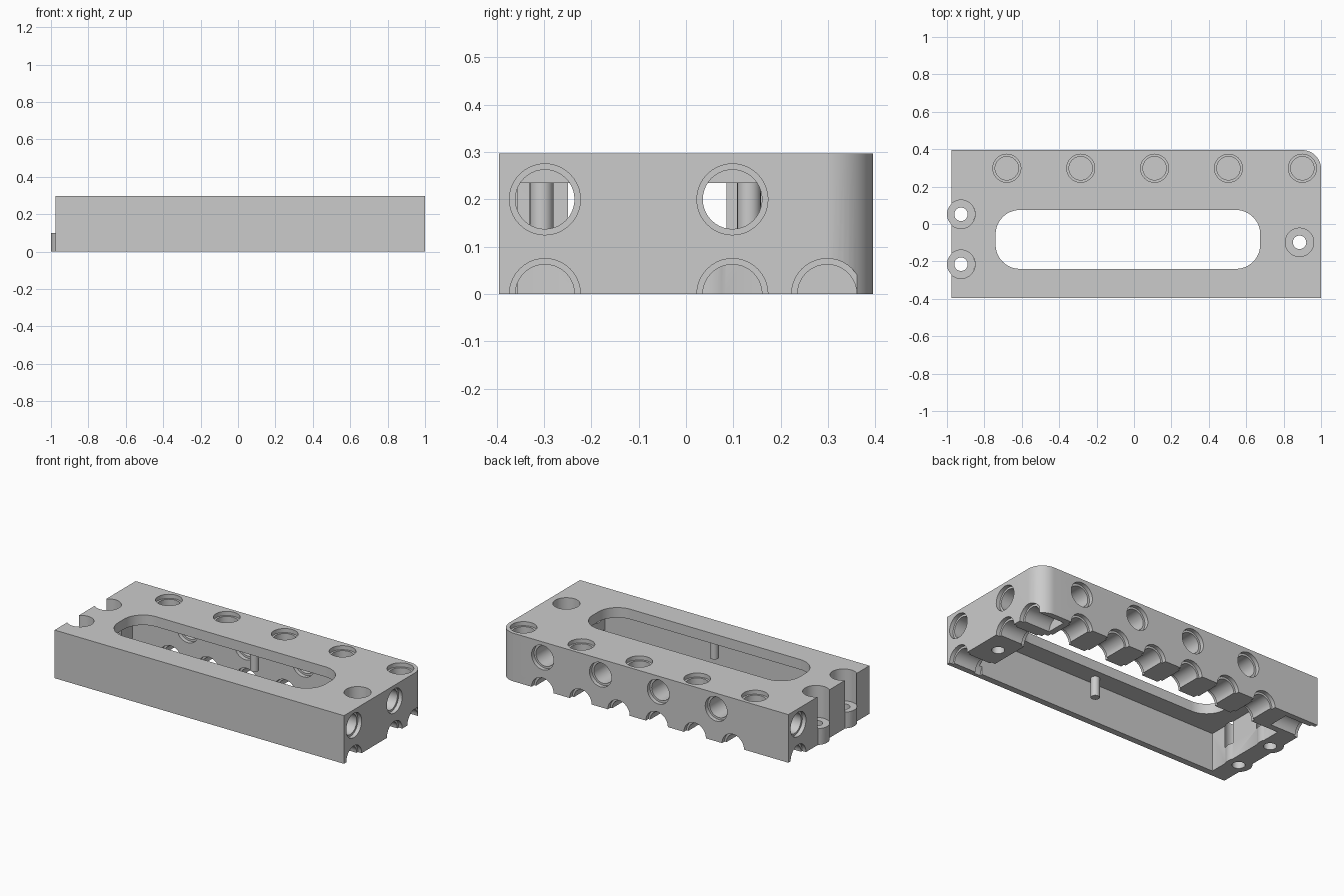
import bpy, bmesh, math
from mathutils import Vector

old = bpy.data.objects.get("Cube")
if old:
    bpy.data.objects.remove(old, do_unlink=True)

GREY = bpy.data.materials.new("plain_grey")
GREY.use_nodes = True
colour = (0.6, 0.6, 0.6, 1)
GREY.diffuse_color = colour
GREY.node_tree.nodes["Principled BSDF"].inputs["Base Color"].default_value = colour

TOP, CEILING = 0.297, 0.235
LEFT, RIGHT, SIDE = -0.975, 1.0, 0.395
BEAM = 0.198          # thickness of the drilled beams
RIM, BORE, SCREW = 0.075, 0.0625, 0.036
EPS = 0.02


def finish(name, bm):
    bmesh.ops.recalc_face_normals(bm, faces=bm.faces)
    mesh = bpy.data.meshes.new(name)
    bm.to_mesh(mesh)
    bm.free()
    mesh.materials.append(GREY)
    obj = bpy.data.objects.new(name, mesh)
    bpy.context.collection.objects.link(obj)
    return obj


def plate(name, x0, x1, y0, y1, z0, z1, radii=(0, 0, 0, 0)):
    """Extruded rectangle; corner radii run anticlockwise from +x +y."""
    bm = bmesh.new()
    signs = [(1, 1), (-1, 1), (-1, -1), (1, -1)]
    verts = []
    for i, ((sx, sy), r) in enumerate(zip(signs, radii)):
        cx = (x1 if sx > 0 else x0) - sx * r
        cy = (y1 if sy > 0 else y0) - sy * r
        steps = 12 if r else 0
        for k in range(steps + 1):
            a = math.pi / 2 * (i + (k / steps if steps else 0))
            verts.append(bm.verts.new((cx + r * math.cos(a), cy + r * math.sin(a), z0)))
    face = bm.faces.new(verts)
    ext = bmesh.ops.extrude_face_region(bm, geom=[face])
    moved = [v for v in ext["geom"] if isinstance(v, bmesh.types.BMVert)]
    bmesh.ops.translate(bm, verts=moved, vec=(0, 0, z1 - z0))
    return finish(name, bm)


def turned(name, start, direction, steps, sides=40):
    """Stepped round solid: steps are (distance along direction, radius)."""
    bm = bmesh.new()
    rot = Vector(direction).to_track_quat("Z", "Y")
    rings = []
    for dist, r in steps:
        rings.append([bm.verts.new(Vector(start) + rot @ Vector((
            r * math.cos(2 * math.pi * k / sides),
            r * math.sin(2 * math.pi * k / sides), dist))) for k in range(sides)])
    for a, b in zip(rings, rings[1:]):
        for k in range(sides):
            n = (k + 1) % sides
            bm.faces.new((a[k], a[n], b[n], b[k]))
    bm.faces.new(rings[0])
    bm.faces.new(rings[-1])
    return finish(name, bm)


def combine(target, tool, operation="DIFFERENCE"):
    tool.hide_render = True
    mod = target.modifiers.new(tool.name, "BOOLEAN")
    mod.operation, mod.solver, mod.object = operation, "EXACT", tool
    bpy.context.view_layer.objects.active = target
    bpy.ops.object.modifier_apply(modifier=mod.name)
    bpy.data.objects.remove(tool, do_unlink=True)


# Main shell with one rounded corner, hollow underneath, slot in the top
body = plate("drilled_frame", LEFT, RIGHT, -SIDE, SIDE, 0, TOP, (0.1, 0, 0, 0))
combine(body, plate("cavity", -0.857, RIGHT - BEAM, -0.356, SIDE - BEAM, -EPS, CEILING))
combine(body, plate("slot", -0.74, 0.675, -0.24, 0.075, 0.1, TOP + EPS, (0.13,) * 4))

# Screw seats: two bosses standing out at one end, one seat at the other
seats = [(-0.925, 0.052), (-0.925, -0.215)]
for x, y in seats:
    combine(body, turned("boss", (x, y, 0), (0, 0, 1), [(0, RIM), (0.1, RIM)]), "UNION")
for x, y in seats + [(0.885, -0.098)]:
    combine(body, turned("screw_seat", (x, y, 0), (0, 0, 1),
                         [(-EPS, SCREW), (0.1, SCREW), (0.1, RIM + 0.001),
                          (TOP + EPS, RIM + 0.001)]))

# Counterbored holes, either through a beam or blind
through = [(-EPS, RIM), (0.025, RIM), (0.025, BORE), (BEAM - 0.025, BORE),
           (BEAM - 0.025, RIM), (BEAM + EPS, RIM)]
blind = through[:3] + [(BEAM, BORE)]
holes = [((0.9 - 0.395 * i, 0.298, TOP), (0, 0, -1), blind) for i in range(5)]
holes += [((0.7025 - 0.395 * i, SIDE, 0.2), (0, -1, 0), through) for i in range(4)]
holes += [((0.7025 - 0.26 * i, SIDE, 0), (0, -1, 0), through) for i in range(6)]
for y in (-0.298, 0.098):
    holes += [((RIGHT, y, z), (-1, 0, 0), through) for z in (0, 0.2)]
holes.append(((RIGHT, 0.298, 0), (-1, 0, 0), blind))
holes += [((LEFT, 0.298, z), (1, 0, 0), blind) for z in (0, 0.2)]
for start, direction, steps in holes:
    combine(body, turned("hole", start, direction, steps))

# Small pins hanging from the ceiling on both sides of the slot
pins = [turned("hanging_pin", (0.02, y, CEILING + 0.01), (0, 0, -1),
               [(0, 0.025), (0.13, 0.025)], 24) for y in (-0.305, 0.133)]

# Smooth round surfaces, keep the edges crisp
bpy.ops.object.select_all(action="DESELECT")
for obj in [body] + pins:
    obj.select_set(True)
bpy.context.view_layer.objects.active = body
bpy.ops.object.shade_smooth_by_angle(angle=math.radians(30))
